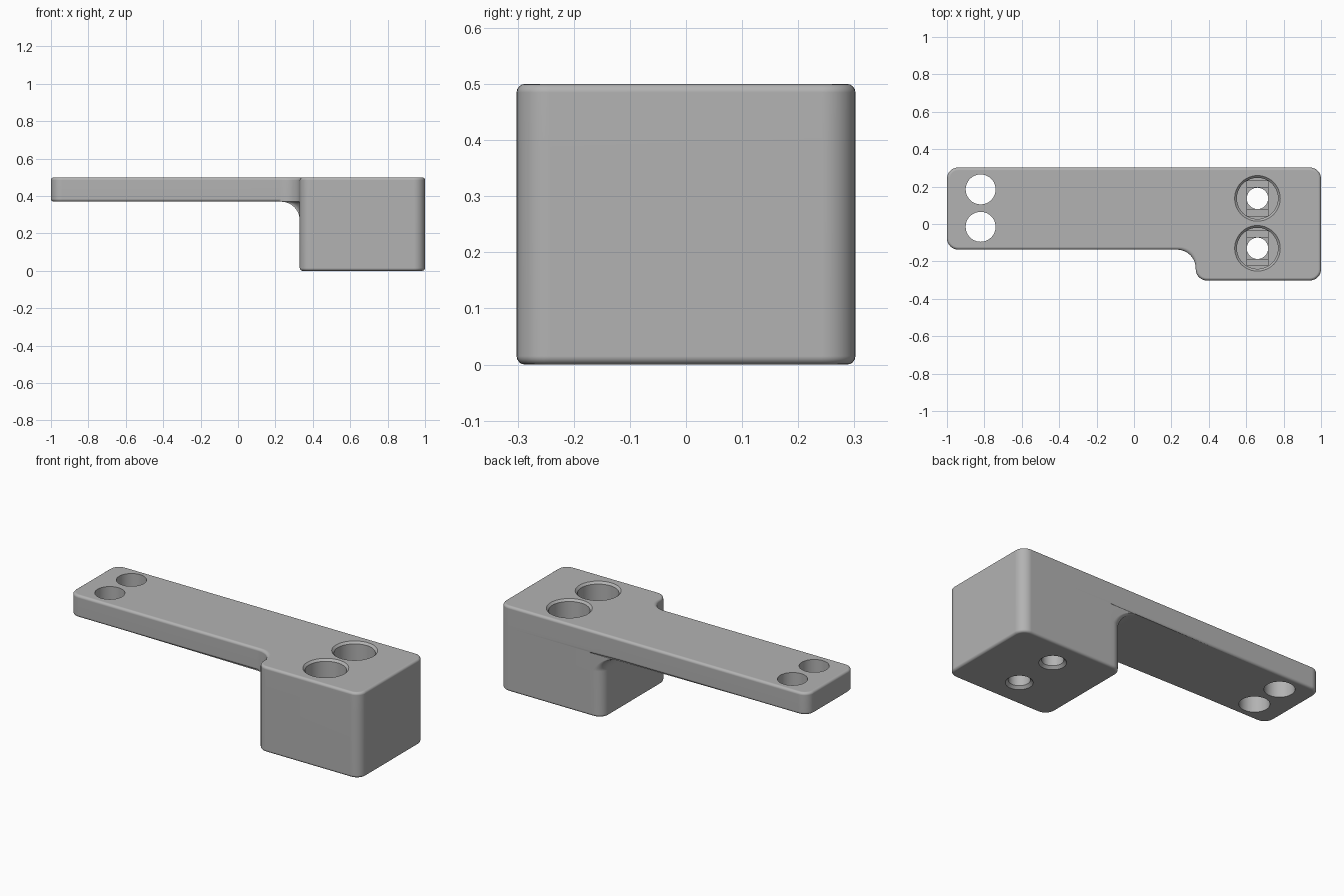
import bpy, bmesh, math
from mathutils import Matrix, Vector

if "Cube" in bpy.data.objects:
    bpy.data.objects.remove(bpy.data.objects["Cube"], do_unlink=True)

BACK, FRONT, ARM_FRONT = 0.302, -0.302, -0.137
STEP, TOP, ARM_Z = 0.33, 0.5, 0.37
CORNER, FILLET, EDGE = 0.06, 0.1, 0.015

grey = bpy.data.materials.new("bracket grey")
grey.use_nodes = True
colour = (0.45, 0.45, 0.45, 1)
grey.diffuse_color = colour
grey.node_tree.nodes["Principled BSDF"].inputs["Base Color"].default_value = colour


def arc(x, y, dx, dy, radius, start, turn):
    """Rounded corner at (x, y); dx, dy point towards the arc centre."""
    cx, cy = x + dx * radius, y + dy * radius
    angles = [start + turn * i / 8 for i in range(9)]
    return [(cx + radius * math.cos(a), cy + radius * math.sin(a)) for a in angles]


def outline(left, back_r, front_r, notch_r, inset=0, arm_inset=0):
    """Counter-clockwise plan of one level, with its arm end at x = left."""
    q = math.pi / 2
    e, a = inset, inset + arm_inset
    west, step = left + a, STEP + e
    front, arm_front, back = FRONT + e, ARM_FRONT + a, BACK - a
    main_r = CORNER - e
    br, fr = max(back_r - a, 0.004), max(front_r - a, 0)
    neck = STEP - FILLET - 0.01
    pts = arc(1 - e, front, -1, 1, main_r, -q, q)
    pts += arc(1 - e, BACK - e, -1, -1, main_r, 0, q)
    pts += [(0.41, BACK - e), (max(west + br, neck), back)]
    pts += arc(west, back, 1, -1, br, q, q)
    pts += arc(west, arm_front, 1, 1, fr, 2 * q, q)
    pts += [(max(west + fr, neck), arm_front)]
    pts += arc(step, ARM_FRONT + e, -1, -1, notch_r, q, -q)
    pts += arc(step, front, 1, 1, main_r, 2 * q, q)
    return pts


def finish(name, bm):
    bmesh.ops.recalc_face_normals(bm, faces=bm.faces)
    mesh = bpy.data.meshes.new(name)
    bm.to_mesh(mesh)
    bm.free()
    obj = bpy.data.objects.new(name, mesh)
    bpy.context.collection.objects.link(obj)
    mesh.materials.append(grey)
    return obj


def loft(name, levels):
    """Join outlines of equal length into a closed solid."""
    bm = bmesh.new()
    rings = [[bm.verts.new((x, y, z)) for x, y in pts] for z, pts in levels]
    for low, high in zip(rings, rings[1:]):
        for i in range(len(low)):
            j = (i + 1) % len(low)
            bm.faces.new((low[i], low[j], high[j], high[i]))
    bm.faces.new(rings[0][::-1])
    bm.faces.new(rings[-1])
    bmesh.ops.remove_doubles(bm, verts=bm.verts, dist=0.0001)
    return finish(name, bm)


# Rounded edge steps as (inset, height)
steps = [(EDGE * (1 - math.sin(t)), EDGE * (1 - math.cos(t)))
         for t in (math.pi / 8 * i for i in range(5))]

# Block: rounded bottom edge, then the fillet that spreads into the arm
levels = [(h, outline(STEP, CORNER, 0, 0, inset=e)) for e, h in steps]
for i in range(9):
    t = math.pi / 16 * i
    spread = FILLET * (1 - math.cos(t))
    levels.append((ARM_Z - FILLET * (1 - math.sin(t)),
                   outline(STEP - spread, CORNER - 0.045 * math.sin(t), 0, spread)))

# Arm: rounded underside and top edges
levels += [(ARM_Z + h, outline(-1, CORNER, CORNER, FILLET, arm_inset=e)) for e, h in steps]
levels += [(TOP - h, outline(-1, CORNER, CORNER, FILLET, inset=e)) for e, h in reversed(steps)]
bracket = loft("bracket", levels)


def cut(cutter):
    mod = bracket.modifiers.new("hole", "BOOLEAN")
    mod.operation, mod.solver, mod.object = "DIFFERENCE", "EXACT", cutter
    bpy.context.view_layer.objects.active = bracket
    bpy.ops.object.modifier_apply(modifier=mod.name)
    bpy.data.objects.remove(cutter, do_unlink=True)


def round_hole(x, y, profile):
    circle = [math.tau * i / 48 for i in range(48)]
    cut(loft("hole_cutter", [(z, [(x + r * math.cos(a), y + r * math.sin(a)) for a in circle])
                             for r, z in profile]))


def box_hole(centre, size):
    bm = bmesh.new()
    bmesh.ops.create_cube(bm, size=1, matrix=Matrix.LocRotScale(Vector(centre), None, Vector(size)))
    cut(finish("slot_cutter", bm))


# Plain holes at the arm end
for y in (0.185, -0.015):
    round_hole(-0.82, y, [(0.08, 0.3), (0.08, 0.6)])

# Counterbored screw holes, with a slot and a square stepping down to the bore
BORE, SEAT = 0.057, 0.17
for y in (0.137, -0.13):
    round_hole(0.66, y, [(0.08, -0.01), (0.072, 0), (BORE, 0.015), (BORE, SEAT), (0.11, SEAT),
                         (0.11, TOP - 0.012), (0.122, TOP), (0.13, TOP + 0.01)])
    box_hole((0.66, y, SEAT), (2 * BORE, 0.186, 0.03))
    box_hole((0.66, y, SEAT), (2 * BORE, 2 * BORE, 0.06))

# Smooth shading with crisp rims
bpy.ops.object.select_all(action="DESELECT")
bracket.select_set(True)
bpy.context.view_layer.objects.active = bracket
bpy.ops.object.shade_smooth_by_angle(angle=math.radians(35))
weighted = bracket.modifiers.new("flat_face_normals", "WEIGHTED_NORMAL")
weighted.keep_sharp = True
